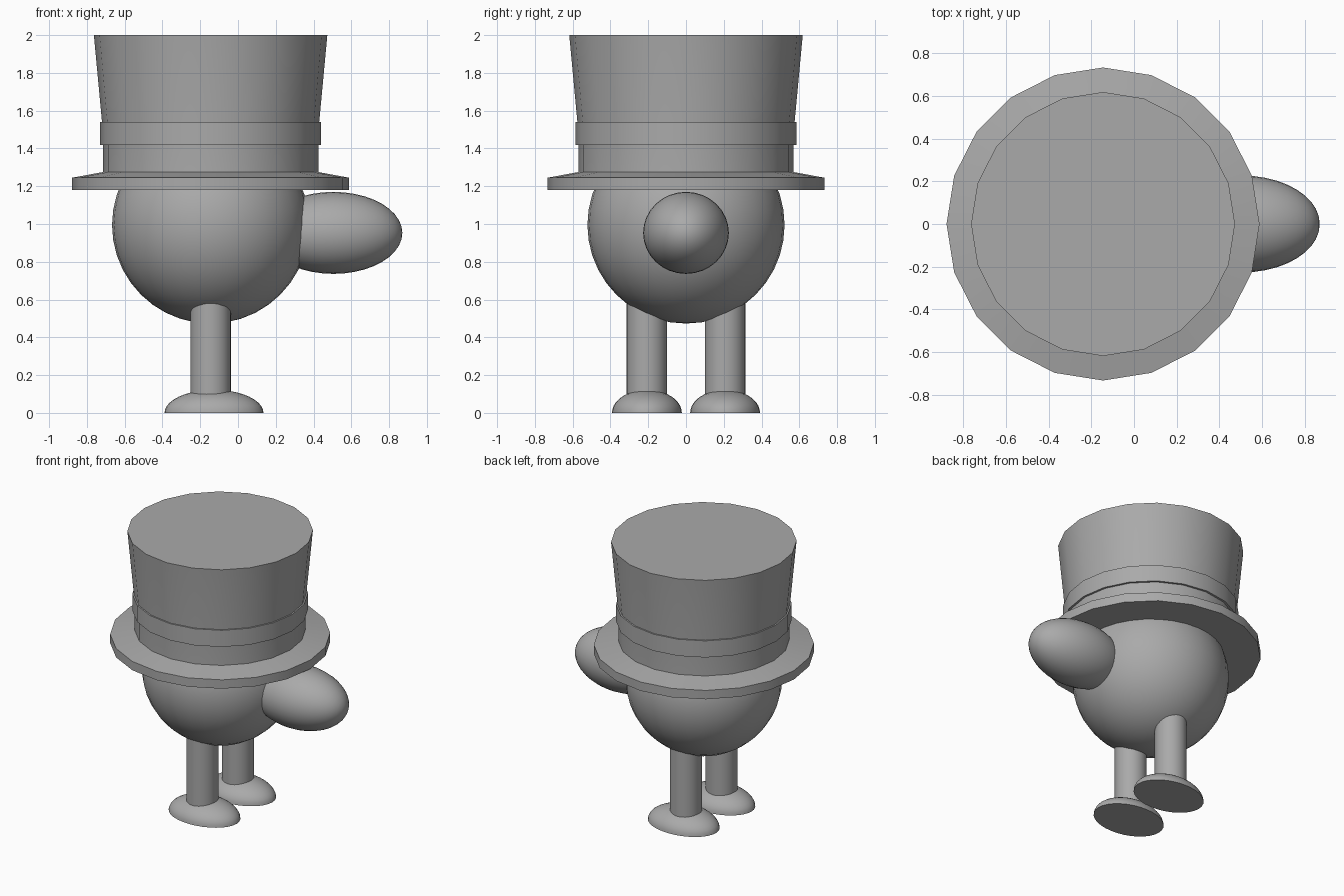
import bpy
import bmesh
import math

if "Cube" in bpy.data.objects:
    bpy.data.objects.remove(bpy.data.objects["Cube"], do_unlink=True)

CX = -0.145  # axis of the body and hat

grey = bpy.data.materials.new("plain grey")
grey.use_nodes = True
COLOUR = (0.4, 0.4, 0.4, 1)
grey.diffuse_color = COLOUR
grey.node_tree.nodes["Principled BSDF"].inputs["Base Color"].default_value = COLOUR


def finish(name, bm, location, angle=35):
    bmesh.ops.recalc_face_normals(bm, faces=bm.faces)
    mesh = bpy.data.meshes.new(name)
    bm.to_mesh(mesh)
    bm.free()
    mesh.materials.append(grey)
    obj = bpy.data.objects.new(name, mesh)
    obj.location = location
    bpy.context.collection.objects.link(obj)
    bpy.ops.object.select_all(action="DESELECT")
    obj.select_set(True)
    bpy.context.view_layer.objects.active = obj
    bpy.ops.object.shade_smooth_by_angle(angle=math.radians(angle))
    return obj


def lathe(name, profile, location, sides=20, angle=25):
    """Stack rings of (radius, height) and cap both ends."""
    bm = bmesh.new()
    rings = []
    for r, z in profile:
        turns = [math.tau * i / sides for i in range(sides)]
        rings.append([bm.verts.new((r * math.cos(a), r * math.sin(a), z)) for a in turns])
    for low, high in zip(rings, rings[1:]):
        for i in range(sides):
            j = (i + 1) % sides
            bm.faces.new((low[i], low[j], high[j], high[i]))
    bm.faces.new(rings[0])
    bm.faces.new(rings[-1])
    return finish(name, bm, location, angle)


def ellipsoid(name, radii, location, dome=False, along_x=False):
    bm = bmesh.new()
    bmesh.ops.create_uvsphere(bm, u_segments=32, v_segments=20, radius=1)
    if along_x:
        for v in bm.verts:
            v.co = (v.co.z, v.co.y, -v.co.x)
    if dome:
        cut = bmesh.ops.bisect_plane(bm, geom=bm.verts[:] + bm.edges[:] + bm.faces[:],
                                     plane_co=(0, 0, 0), plane_no=(0, 0, 1), clear_inner=True)
        bmesh.ops.holes_fill(bm, edges=[e for e in bm.edges if e.is_boundary])
    bmesh.ops.scale(bm, vec=radii, verts=bm.verts)
    return finish(name, bm, location)


# Head and nose
ellipsoid("round_body", (0.522, 0.522, 0.522), (CX, 0, 0.995))
ellipsoid("nose", (0.365, 0.227, 0.217), (0.505, 0, 0.953), along_x=True)

# Top hat
lathe("hat", [(0.733, 1.18), (0.733, 1.245), (0.57, 1.275), (0.57, 1.42),
              (0.575, 1.54), (0.618, 2.0)], (CX, 0, 0))
lathe("hat_band", [(0.585, 1.418), (0.585, 1.54)], (CX, 0, 0))

# Legs and domed feet
for side, name in ((-1, "right"), (1, "left")):
    y = side * 0.207
    lathe(name + "_leg", [(0.107, 0.05), (0.107, 0.75)], (CX, y, 0), sides=32)
    ellipsoid(name + "_foot", (0.262, 0.185, 0.122), (-0.127, y, 0), dome=True)
